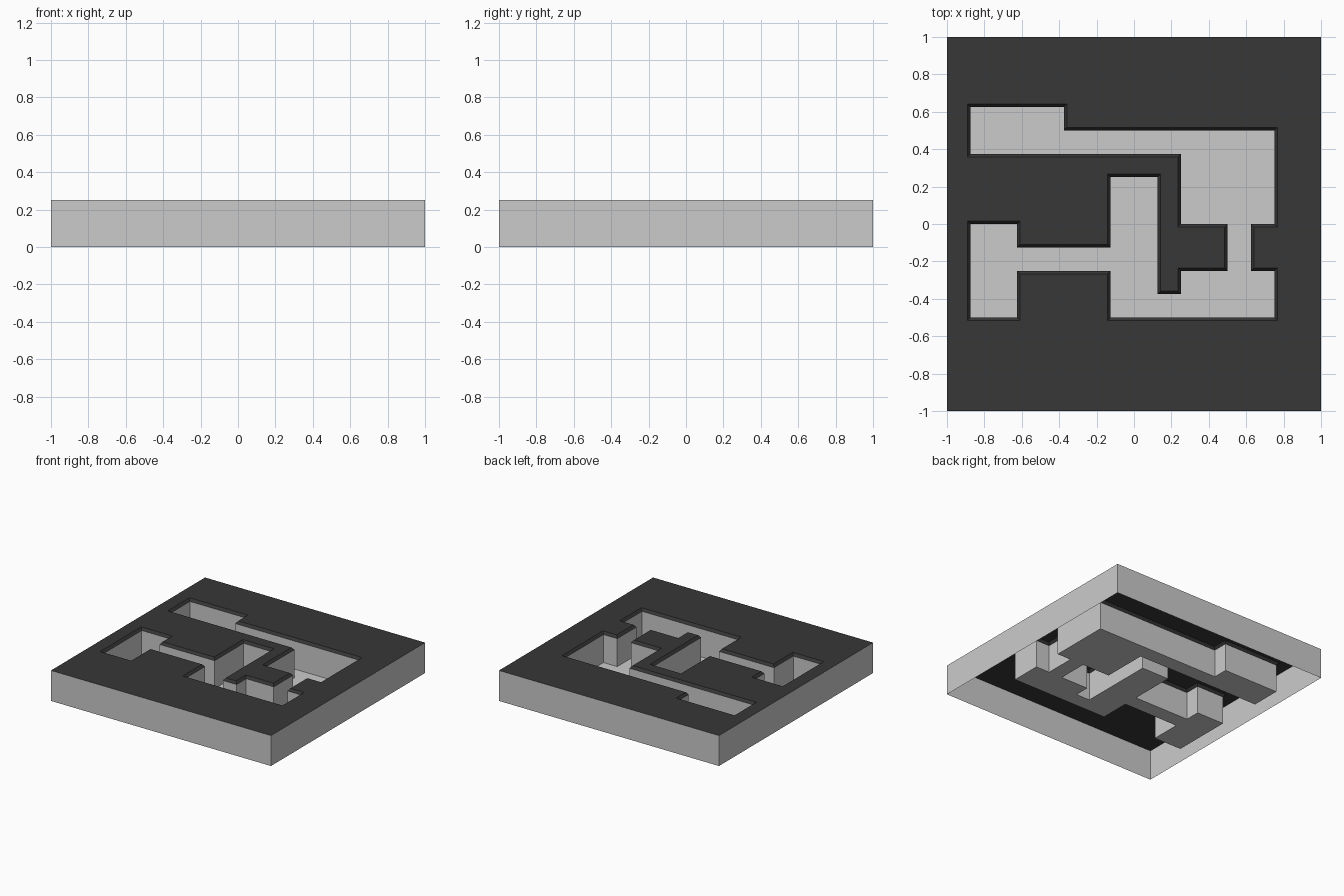
import bpy, bmesh
from mathutils import Vector

if "Cube" in bpy.data.objects:
    bpy.data.objects.remove(bpy.data.objects["Cube"])

H = 0.25       # tile height
RIM = 0.016    # chamfer width round the recess
DROP = 0.02    # chamfer depth
U = 0.125      # plan grid step

# Recess outline, clockwise, in grid steps
PLAN = [(-7, 5), (-3, 5), (-3, 4), (6, 4), (6, 0), (5, 0), (5, -2), (6, -2),
        (6, -4), (-1, -4), (-1, -2), (-5, -2), (-5, -4), (-7, -4), (-7, 0),
        (-5, 0), (-5, -1), (-1, -1), (-1, 2), (1, 2), (1, -3), (2, -3),
        (2, -2), (4, -2), (4, 0), (2, 0), (2, 3), (-7, 3)]
inner = [Vector((x, y)) * U for x, y in PLAN]
square = [Vector(p) for p in ((-1, 1), (1, 1), (1, -1), (-1, -1))]


def grow(loop, d):
    """Offset a clockwise outline outwards by d (right-angled corners)."""
    out = []
    for i, p in enumerate(loop):
        a = (p - loop[i - 1]).normalized()
        b = (loop[(i + 1) % len(loop)] - p).normalized()
        out.append(p + d * Vector((-a.y - b.y, a.x + b.x)))
    return out


def material(name, v):
    m = bpy.data.materials.new(name)
    m.diffuse_color = (v, v, v, 1)
    m.use_nodes = True
    m.node_tree.nodes["Principled BSDF"].inputs["Base Color"].default_value = m.diffuse_color
    return m


def ring(bm, loop, z):
    return [bm.verts.new((p.x, p.y, z)) for p in loop]


def bridge(bm, upper, lower, outward=False):
    n = len(upper)
    for i in range(n):
        j = (i + 1) % n
        f = bm.faces.new((upper[i], upper[j], lower[j], lower[i]))
        if not outward:
            f.normal_flip()


def finish(bm, name, mat):
    bm.normal_update()
    me = bpy.data.meshes.new(name)
    bm.to_mesh(me)
    bm.free()
    me.materials.append(mat)
    ob = bpy.data.objects.new(name, me)
    bpy.context.collection.objects.link(ob)


grey = material("light grey", 0.6)
dark = material("charcoal", 0.038)
outer = grow(inner, RIM)

# Outer skirt, open underneath
bm = bmesh.new()
bridge(bm, ring(bm, square, H), ring(bm, square, 0), outward=True)
finish(bm, "outer_walls", grey)

# Top plate with the recess cut out and a chamfered rim
bm = bmesh.new()
edge, lip = ring(bm, square, H), ring(bm, outer, H)
edges = [bm.edges.new((r[i - 1], r[i])) for r in (edge, lip) for i in range(len(r))]
bmesh.ops.triangle_fill(bm, edges=edges, use_beauty=True, normal=(0, 0, 1))
bm.normal_update()
for f in bm.faces:
    if f.normal.z < 0:
        f.normal_flip()
bridge(bm, lip, ring(bm, inner, H - DROP), outward=False)
bm.normal_update()
for f in bm.faces:          # chamfer looks up as well
    if f.normal.z < 0:
        f.normal_flip()
finish(bm, "top_plate", dark)

# Recess walls and floor
bm = bmesh.new()
top, base = ring(bm, inner, H - DROP), ring(bm, inner, 0)
bridge(bm, top, base)
floor = bm.faces.new(base)
floor.normal_update()
if floor.normal.z < 0:
    floor.normal_flip()
bmesh.ops.triangulate(bm, faces=[floor])
# walls face into the recess, away from the clockwise outline's outside
bm.normal_update()
for f in bm.faces:
    if abs(f.normal.z) < 0.5:
        e = [v for v in f.verts if v.co.z < 0.01]
        i, j = sorted((base.index(e[0]), base.index(e[1])))
        if j - i > 1:
            i, j = j, i
        d = base[j].co - base[i].co
        if f.normal.dot(Vector((d.y, -d.x, 0))) < 0:
            f.normal_flip()
finish(bm, "recess", grey)
